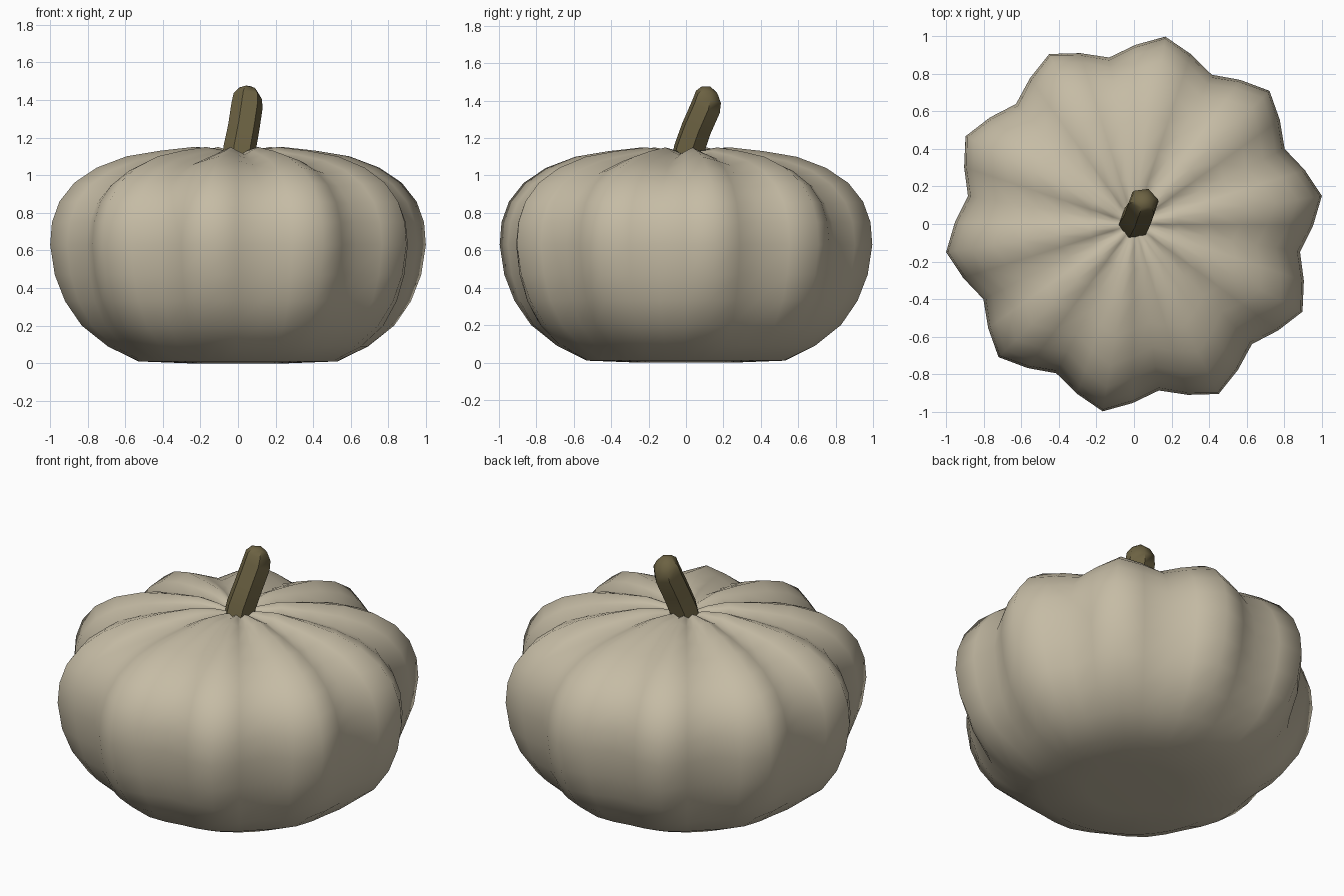
import bpy, bmesh, math
from mathutils import Vector, Matrix

if "Cube" in bpy.data.objects:
    bpy.data.objects.remove(bpy.data.objects["Cube"])


def material(name, rgb):
    mat = bpy.data.materials.new(name)
    mat.use_nodes = True
    mat.diffuse_color = (*rgb, 1)
    mat.node_tree.nodes["Principled BSDF"].inputs["Base Color"].default_value = (*rgb, 1)
    return mat


def lathe(name, rings, start, end, mat, sharp_angle):
    """Skin closed rings of points, closing both ends with a fan to a pole."""
    bm = bmesh.new()
    rows = [[bm.verts.new(p) for p in ring] for ring in rings]
    first, last = bm.verts.new(start), bm.verts.new(end)
    count = len(rows[0])
    for i in range(count):
        j = (i + 1) % count
        bm.faces.new((first, rows[0][j], rows[0][i]))
        bm.faces.new((last, rows[-1][i], rows[-1][j]))
        for low, high in zip(rows, rows[1:]):
            bm.faces.new((low[i], low[j], high[j], high[i]))
    bmesh.ops.recalc_face_normals(bm, faces=bm.faces)
    mesh = bpy.data.meshes.new(name)
    bm.to_mesh(mesh)
    bm.free()
    mesh.materials.append(mat)
    obj = bpy.data.objects.new(name, mesh)
    bpy.context.collection.objects.link(obj)
    bpy.context.view_layer.objects.active = obj
    obj.select_set(True)
    bpy.ops.object.shade_smooth_by_angle(angle=math.radians(sharp_angle))
    obj.select_set(False)
    return obj


skin = material("pale beige skin", (0.56, 0.50, 0.375))
bark = material("olive brown stem", (0.15, 0.122, 0.055))

# Ribbed body: radius and height on a rib, groove depth inward and downward
profile = [
    (0.27, 0.0, 0, 0), (0.53, 0.01, 0.0, 0), (0.70, 0.09, 0.02, 0),
    (0.84, 0.20, 0.05, 0), (0.93, 0.33, 0.08, 0), (0.985, 0.47, 0.105, 0),
    (1.01, 0.63, 0.115, 0), (1.0, 0.75, 0.12, 0), (0.96, 0.86, 0.12, 0.01),
    (0.88, 0.96, 0.115, 0.02), (0.76, 1.04, 0.10, 0.03), (0.60, 1.10, 0.07, 0.045),
    (0.42, 1.13, 0.03, 0.045), (0.24, 1.15, 0, 0.04), (0.12, 1.135, 0, 0.025),
]
RIBS, STEPS = 10, 4
phase = math.radians(8.5)
rings = []
for r, z, inward, down in profile:
    ring = []
    for k in range(RIBS * STEPS):
        a = math.tau * k / (RIBS * STEPS)
        groove = (1 - math.cos(RIBS * a)) / 2
        rad = r - inward * groove
        ring.append((rad * math.cos(a + phase), rad * math.sin(a + phase), z - down * groove))
    rings.append(ring)
lathe("pumpkin_body", rings, (0, 0, 0), (0, 0, 1.10), skin, 80)

# Bent six-sided stem with a rounded tip
path = [((0, 0, 1.07), 0.088, 0), ((0.01, 0.02, 1.15), 0.088, 10),
        ((0.03, 0.055, 1.25), 0.085, 22), ((0.048, 0.108, 1.37), 0.085, 25),
        ((0.053, 0.12, 1.42), 0.078, 25), ((0.056, 0.127, 1.455), 0.05, 25)]
lean_axis = Vector((-0.92, 0.39, 0))
rings = []
for centre, rad, lean in path:
    tilt = Matrix.Rotation(math.radians(lean), 3, lean_axis)
    ring = []
    for k in range(6):
        a = math.radians(10 + 60 * k)
        ring.append(Vector(centre) + tilt @ Vector((rad * math.cos(a), rad * math.sin(a), 0)))
    rings.append(ring)
lathe("stem", rings, path[0][0], (0.06, 0.13, 1.475), bark, 50)
